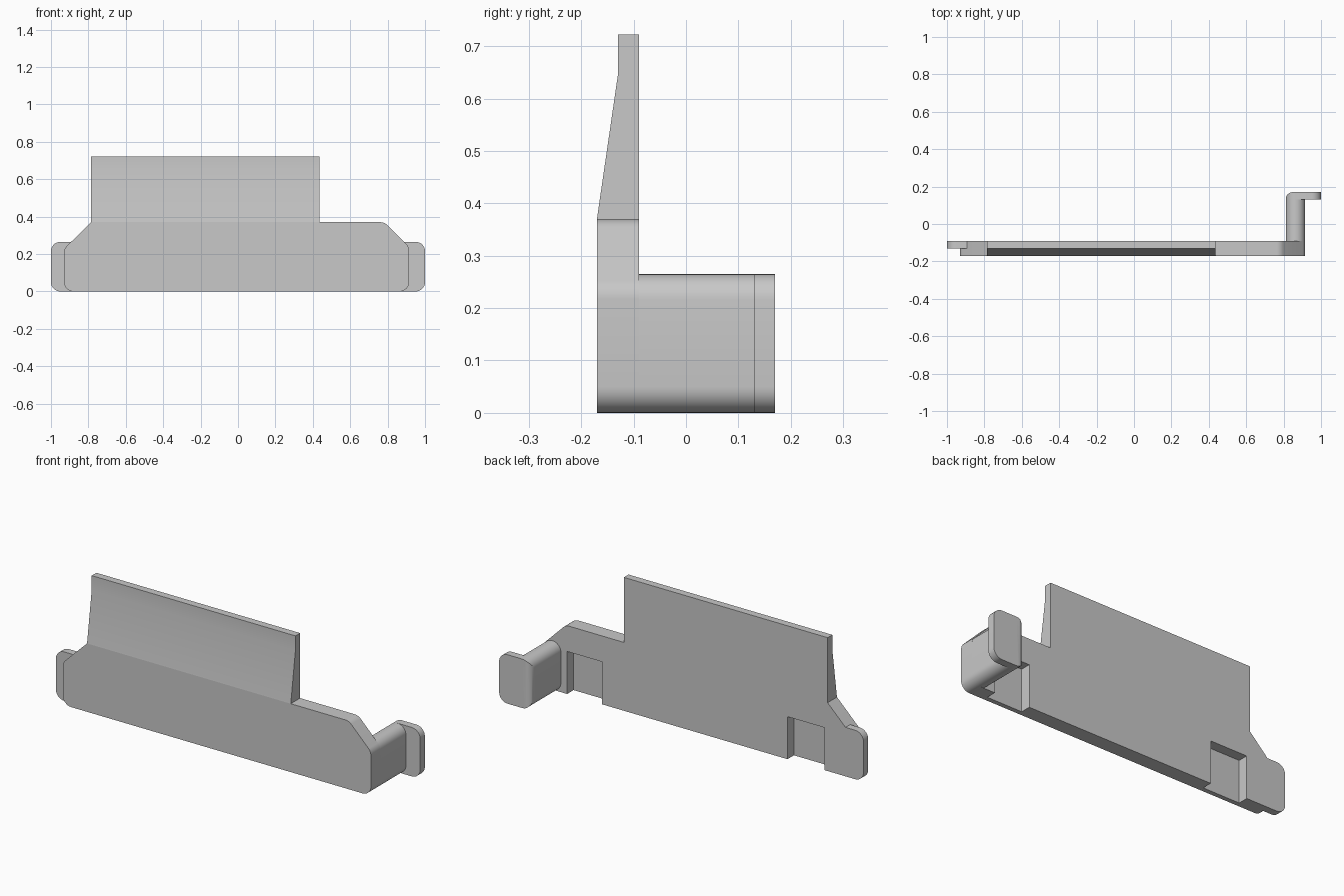
import bpy, bmesh, math
from mathutils import Vector

old = bpy.data.objects.get("Cube")
if old:
    bpy.data.objects.remove(old, do_unlink=True)

grey = bpy.data.materials.new("plain_grey")
grey.use_nodes = True
colour = (0.58, 0.58, 0.58, 1)
grey.diffuse_color = colour
grey.node_tree.nodes["Principled BSDF"].inputs["Base Color"].default_value = colour


def fillet(corners, steps=8):
    """Round each (x, y, radius) corner of a closed outline."""
    out = []
    for i, (x, y, r) in enumerate(corners):
        p = Vector((x, y))
        if r == 0:
            out.append(p)
            continue
        a = (Vector(corners[i - 1][:2]) - p).normalized()
        b = (Vector(corners[(i + 1) % len(corners)][:2]) - p).normalized()
        half = a.angle(b) / 2
        centre = p + (a + b).normalized() * r / math.sin(half)
        start = p + a * r / math.tan(half) - centre
        end = p + b * r / math.tan(half) - centre
        sweep = start.angle_signed(end)
        for k in range(steps + 1):
            t = -sweep * k / steps
            c, s = math.cos(t), math.sin(t)
            out.append(centre + Vector((start.x * c - start.y * s, start.x * s + start.y * c)))
    return out


def prism(name, corners, low, high, axis):
    """Extrude an outline along one axis."""
    place = {"x": lambda u, v, w: (w, u, v),
             "y": lambda u, v, w: (u, w, v),
             "z": lambda u, v, w: (u, v, w)}[axis]
    bm = bmesh.new()
    face = bm.faces.new([bm.verts.new(place(p.x, p.y, low)) for p in fillet(corners)])
    new = bmesh.ops.extrude_face_region(bm, geom=[face])["geom"]
    bmesh.ops.translate(bm, vec=place(0, 0, high - low),
                        verts=[g for g in new if isinstance(g, bmesh.types.BMVert)])
    bmesh.ops.recalc_face_normals(bm, faces=bm.faces)
    mesh = bpy.data.meshes.new(name)
    bm.to_mesh(mesh)
    bm.free()
    mesh.materials.append(grey)
    ob = bpy.data.objects.new(name, mesh)
    bpy.context.collection.objects.link(ob)
    return ob


def rect(x0, x1, z0, z1, r=0.0):
    return [(x0, z0, r), (x1, z0, r), (x1, z1, r), (x0, z1, r)]


def select(ob):
    bpy.ops.object.select_all(action='DESELECT')
    ob.select_set(True)
    bpy.context.view_layer.objects.active = ob


def cut(target, tool):
    select(target)
    mod = target.modifiers.new("cut", 'BOOLEAN')
    mod.operation, mod.solver, mod.object = 'DIFFERENCE', 'EXACT', tool
    bpy.ops.object.modifier_apply(modifier=mod.name)
    bpy.data.objects.remove(tool, do_unlink=True)


FRONT, BACK, MID = -0.17, -0.09, -0.13
FOOT_FRONT, FOOT_BACK = 0.13, 0.17
TAB_TOP, SHOULDER = 0.265, 0.37
ARM_IN, ARM_OUT = 0.812, 0.915

# Long base plate with sloped shoulders
plate = prism("base_plate", [(-0.93, 0, 0.05), (ARM_OUT, 0, 0.05), (ARM_OUT, 0.238, 0.05),
                             (0.783, SHOULDER, 0.05), (-0.785, SHOULDER, 0),
                             (-0.93, 0.228, 0.05)], FRONT, BACK, "y")

# Two pockets in the back, open at the bottom
for x0, x1 in ((-0.765, -0.545), (0.565, 0.775)):
    cut(plate, prism("pocket", rect(x0, x1, -0.1, 0.23), BACK - 0.055, 0, "y"))

# Tapered upper wall
wall = prism("upper_wall", [(FRONT, SHOULDER, 0), (BACK, SHOULDER, 0), (BACK, 0.722, 0),
                            (MID, 0.722, 0), (MID, 0.645, 0)], -0.785, 0.435, "x")

# Thin end tab
tab = prism("end_tab", rect(-1, -0.8, 0, TAB_TOP, 0.05), MID, BACK, "y")

# Arm running back from the plate
arm = prism("arm", rect(ARM_IN, ARM_OUT, 0, TAB_TOP, 0.05), MID, FOOT_FRONT + 0.001, "y")

# Outward foot with a rounded bend where it meets the arm
foot = prism("foot", rect(ARM_IN, 1, 0, TAB_TOP, 0.05), FOOT_FRONT, FOOT_BACK, "y")
edge_in, edge_back = ARM_IN - 0.001, FOOT_BACK + 0.001
cut(foot, prism("bend_cutter", [(0.7, 0.3, 0), (0.7, 0.1, 0), (edge_in, 0.1, 0),
                                (edge_in, edge_back, 0.039), (1.1, edge_back, 0),
                                (1.1, 0.3, 0)], -0.1, 0.4, "z"))

for ob in (plate, wall, tab, arm, foot):
    select(ob)
    bpy.ops.object.shade_smooth_by_angle(angle=math.radians(30))
